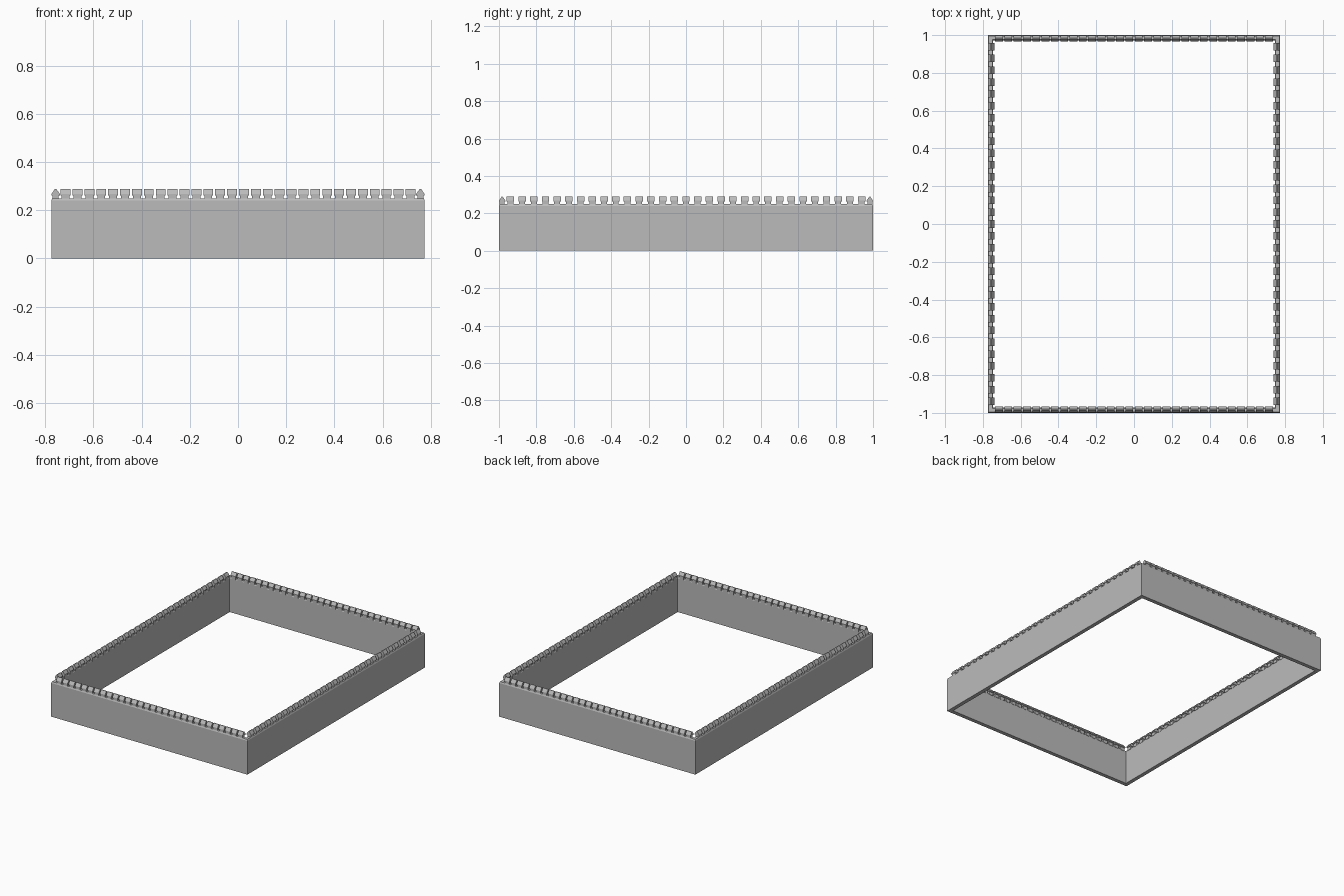
import bpy
import bmesh
from mathutils import Matrix, Vector
from math import pi

old = bpy.data.objects.get("Cube")
if old:
    bpy.data.objects.remove(old, do_unlink=True)

HALF_X, HALF_Y = 0.774, 1.0
THICK = 0.028
LEDGE, TOP = 0.24, 0.249
EAVE, RIDGE = 0.268, 0.289

stone = bpy.data.materials.new("stone grey")
stone.use_nodes = True
colour = (0.5, 0.5, 0.5, 1)
stone.diffuse_color = colour
stone.node_tree.nodes["Principled BSDF"].inputs["Base Color"].default_value = colour


def finish(bm, name):
    bmesh.ops.recalc_face_normals(bm, faces=bm.faces)
    mesh = bpy.data.meshes.new(name)
    bm.to_mesh(mesh)
    bm.free()
    mesh.materials.append(stone)
    obj = bpy.data.objects.new(name, mesh)
    bpy.context.collection.objects.link(obj)
    return obj


def extrude_profile(bm, profile, x0, x1, matrix):
    """Extrude a (depth, height) profile along the wall direction."""
    ends = [[bm.verts.new(matrix @ Vector((x, d, z))) for d, z in profile]
            for x in (x0, x1)]
    bm.faces.new(ends[0])
    bm.faces.new(ends[1])
    n = len(profile)
    for i in range(n):
        j = (i + 1) % n
        bm.faces.new((ends[0][i], ends[0][j], ends[1][j], ends[1][i]))


# Wall ring: one profile swept around the rectangle, chamfered at the top
bm = bmesh.new()
section = [(0, 0), (0, LEDGE), (0.004, TOP), (THICK - 0.004, TOP),
           (THICK, LEDGE), (THICK, 0)]
loops = []
for sx, sy in ((-1, -1), (1, -1), (1, 1), (-1, 1)):
    loops.append([bm.verts.new((sx * (HALF_X - d), sy * (HALF_Y - d), z))
                  for d, z in section])
for c in range(4):
    a, b = loops[c], loops[(c + 1) % 4]
    for i in range(len(section)):
        j = (i + 1) % len(section)
        bm.faces.new((a[i], a[j], b[j], b[i]))
finish(bm, "wall_ring")


# Merlon rows: narrow stems carrying wider gabled caps
stem = [(0.004, LEDGE), (0.004, EAVE), (0.030, EAVE), (0.030, LEDGE)]
cap = [(0.001, EAVE - 0.006), (0.001, EAVE), (0.015, RIDGE), (0.020, RIDGE),
       (0.035, EAVE), (0.035, EAVE - 0.006)]


def merlon_row(name, half_span, offset, count, width, angle):
    bm = bmesh.new()
    turn = Matrix.Rotation(angle, 4, "Z") @ Matrix.Translation((0, -offset, 0))
    pitch = 2 * half_span / (count - 1)
    for i in range(count):
        x = -half_span + i * pitch
        extrude_profile(bm, stem, x - width * 0.4, x + width * 0.4, turn)
        extrude_profile(bm, cap, x - width / 2, x + width / 2, turn)
    finish(bm, name)


for name, angle in (("front_merlons", 0), ("back_merlons", pi)):
    merlon_row(name, 0.715, HALF_Y, 30, 0.041, angle)
for name, angle in (("left_merlons", pi / 2), ("right_merlons", -pi / 2)):
    merlon_row(name, 0.939, HALF_X, 31, 0.040, angle)
